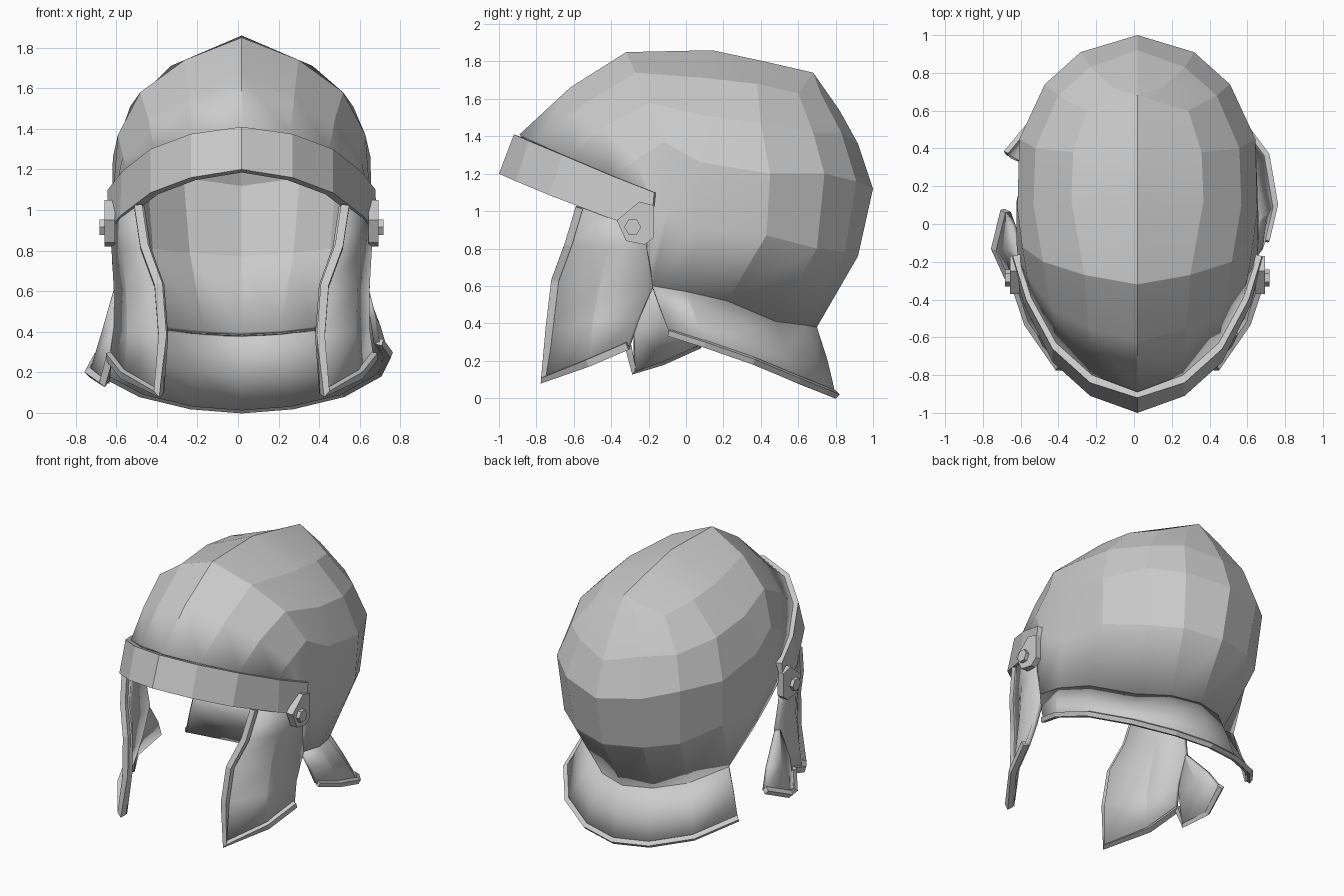
import bpy, bmesh, math
from mathutils import Vector

if "Cube" in bpy.data.objects:
    bpy.data.objects.remove(bpy.data.objects["Cube"])

SHIFT = 0.018  # body sits slightly right because the left lobe flares out


def flip(points):
    return [(-x, y, z) for x, y, z in points]


def finish(name, bm, thickness=0, smooth=0):
    bmesh.ops.translate(bm, verts=bm.verts, vec=(SHIFT, 0, 0))
    me = bpy.data.meshes.new(name)
    bm.to_mesh(me)
    bm.free()
    ob = bpy.data.objects.new(name, me)
    bpy.context.collection.objects.link(ob)
    if smooth:
        bpy.ops.object.select_all(action='DESELECT')
        ob.select_set(True)
        bpy.context.view_layer.objects.active = ob
        bpy.ops.object.shade_smooth_by_angle(angle=smooth)
    if thickness:
        mod = ob.modifiers.new("thickness", 'SOLIDIFY')
        mod.thickness = thickness
        mod.offset = -1
    return ob


def sheet(bm, cols, side):
    """Skin columns of points running front to back; side is +1 right, -1 left."""
    grid = [[bm.verts.new((x * side, y, z)) for x, y, z in c] for c in cols]
    for a, b in zip(grid, grid[1:]):
        for j in range(len(a) - 1):
            quad = [a[j + 1], b[j + 1], b[j], a[j]]
            bm.faces.new(quad if side > 0 else quad[::-1])


def shell(name, halves, thickness, smooth=0):
    bm = bmesh.new()
    for cols, side in halves:
        sheet(bm, cols, side)
    bmesh.ops.remove_doubles(bm, verts=bm.verts, dist=0.002)
    return finish(name, bm, thickness, smooth)


def rim(name, points, r):
    """Square-section bead swept along a polyline."""
    bm = bmesh.new()
    pts = [Vector(p) for p in points]
    rings, u = [], None
    for i, p in enumerate(pts):
        t = (pts[min(i + 1, len(pts) - 1)] - pts[max(i - 1, 0)]).normalized()
        if u is None:
            u = t.cross(Vector((0.3, 0.2, 1)) if abs(t.z) < 0.8 else Vector((1, 0, 0)))
        u = (u - t * u.dot(t)).normalized()
        v = t.cross(u)
        rings.append([bm.verts.new(p + r * (a * u + b * v))
                      for a, b in ((1, 1), (-1, 1), (-1, -1), (1, -1))])
    for a, b in zip(rings, rings[1:]):
        for k in range(4):
            bm.faces.new((a[k], a[(k + 1) % 4], b[(k + 1) % 4], b[k]))
    bm.faces.new(rings[0])
    bm.faces.new(rings[-1])
    bmesh.ops.recalc_face_normals(bm, faces=bm.faces)
    return finish(name, bm)


def prism(name, outline, x0, x1):
    """Extrude a (y, z) outline along x."""
    bm = bmesh.new()
    f = bm.faces.new([bm.verts.new((x0, y, z)) for y, z in outline])
    top = bmesh.ops.extrude_face_region(bm, geom=[f])
    vs = [g for g in top['geom'] if isinstance(g, bmesh.types.BMVert)]
    bmesh.ops.translate(bm, verts=vs, vec=(x1 - x0, 0, 0))
    bmesh.ops.recalc_face_normals(bm, faces=bm.faces)
    return finish(name, bm)


# Skull bowl: columns from the brow to the rear ridge, each from crown to rim
dome = [
    [(0, -.89, 1.41), (.24, -.80, 1.37), (.43, -.63, 1.29), (.56, -.4, 1.18), (.63, -.2, 1.06), (.635, -.21, .8)],
    [(0, -.62, 1.66), (.26, -.55, 1.57), (.46, -.44, 1.45), (.585, -.27, 1.27), (.635, -.16, 1.03), (.635, -.19, .7)],
    [(0, -.32, 1.85), (.28, -.27, 1.74), (.5, -.2, 1.58), (.61, -.12, 1.37), (.64, -.1, 1.0), (.63, -.18, .6)],
    [(0, .14, 1.86), (.35, .12, 1.71), (.55, .1, 1.51), (.635, .08, 1.26), (.64, .06, .9), (.63, 0, .57)],
    [(0, .42, 1.80), (.34, .38, 1.68), (.54, .4, 1.47), (.625, .45, 1.2), (.61, .43, .87), (.55, .22, .52)],
    [(0, .68, 1.74), (.27, .6, 1.63), (.42, .68, 1.42), (.49, .74, 1.2), (.46, .7, .8), (.37, .48, .41)],
    [(0, .68, 1.74), (.13, .72, 1.63), (.25, .83, 1.42), (.3, .91, 1.16), (.27, .85, .78), (.2, .64, .39)],
    [(0, .68, 1.74), (0, .82, 1.54), (0, .92, 1.36), (0, 1.0, 1.12), (0, .92, .76), (0, .7, .38)],
]
# The left side is cut away around the ear
left = [list(c) for c in dome]
left[0][5] = (.635, -.19, .98)
left[1][5] = (.635, -.14, .93)
left[2][5] = (.64, -.06, .87)
left[3][5] = (.64, .12, .74)
left[4][5] = (.59, .33, .53)
shell("skull_bowl", [(dome, 1), (left, -1)], 0.03, math.radians(12))

# Flared neck guard with a beaded hem
hem = [(.68, -.09, .35), (.725, .1, .29), (.68, .36, .20), (.50, .60, .10), (.25, .75, .04), (0, .80, .02)]
hem_left = [(.69, .37, .2)] + hem[3:]
tops = [c[5] for c in dome[2:]]
tops_left = [left[4][5]] + tops[3:]


def flare(ts, hs):
    cols = []
    for t, h in zip(ts, hs):
        m = [(a + b) / 2 for a, b in zip(t, h)]
        cols.append([t, (m[0] * 1.01, m[1] * 1.01, m[2]), h])
    return cols


shell("neck_guard", [(flare(tops, hem), 1), (flare(tops_left, hem_left), -1)], 0.03, math.radians(25))
rim("neck_guard_hem", hem + flip(hem_left[:-1])[::-1], 0.016)

# Peaked brow band
low = [(0, -1, 1.2), (.25, -.91, 1.16), (.45, -.73, 1.085), (.6, -.43, .97), (.665, -.19, .89)]
high = [(0, -.92, 1.41), (.25, -.84, 1.375), (.45, -.66, 1.3), (.59, -.4, 1.19), (.66, -.17, 1.1)]
band = [list(p) for p in zip(high, low)]
shell("brow_band", [(band, 1), (band, -1)], 0.045)

# Cheek guards, hinges and bolts on both sides
cheek = [
    [(.51, -.57, 1.02), (.48, -.63, .82), (.41, -.70, .63), (.39, -.73, .38), (.41, -.76, .1)],
    [(.60, -.40, .99), (.59, -.42, .80), (.57, -.46, .61), (.565, -.5, .4), (.58, -.52, .19)],
    [(.65, -.22, .92), (.64, -.21, .78), (.63, -.18, .6), (.63, -.26, .42), (.65, -.31, .28)],
]
edge = cheek[0] + [cheek[1][4], cheek[2][4]]
plate = [(-.37, .95), (-.25, 1.05), (-.17, 1.03), (-.17, .86), (-.22, .82), (-.32, .84)]
bolt = [(-.285 + .045 * math.cos(k * math.pi / 3), .915 + .045 * math.sin(k * math.pi / 3)) for k in range(6)]
for label, s in (("right", 1), ("left", -1)):
    shell(label + "_cheek_guard", [(cheek, s)], 0.035, math.radians(14))
    rim(label + "_cheek_rim", edge if s > 0 else flip(edge), 0.02)
    prism(label + "_hinge_plate", plate, .625 * s, .675 * s)
    prism(label + "_hinge_bolt", bolt, .67 * s, .70 * s)

# Flared rear lobe of the left cheek guard
lobe = [
    [(.63, -.2, .6), (.65, -.28, .38), (.68, -.28, .15)],
    [(.63, -.18, .61), (.69, -.13, .4), (.75, -.13, .2)],
    [(.63, -.15, .58), (.67, -.01, .42), (.70, .07, .29)],
]
shell("left_cheek_lobe", [(lobe, -1)], 0.03, math.radians(25))
rim("left_lobe_rim", flip([cheek[2][4]] + [c[2] for c in lobe]), 0.018)
